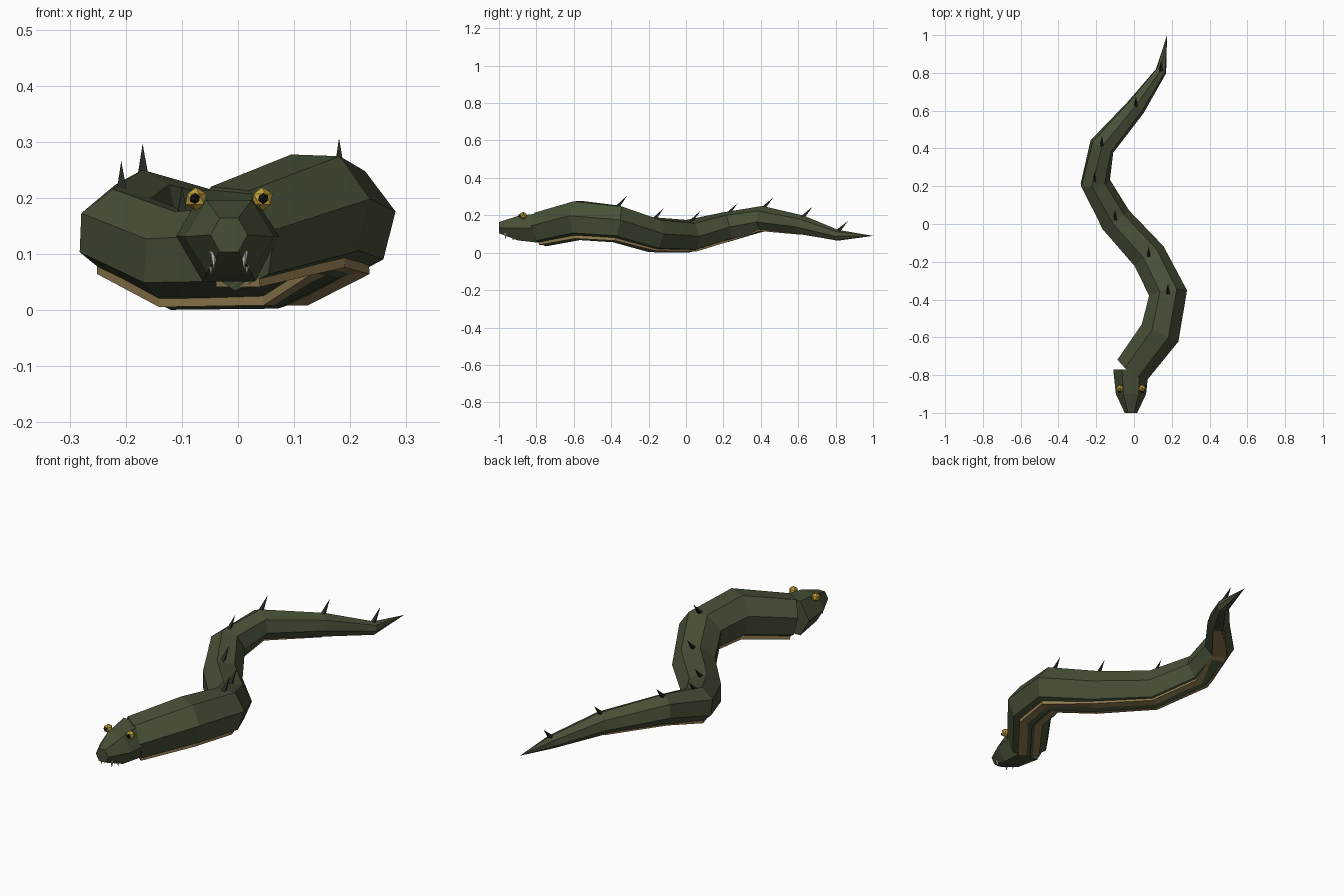
import bpy, bmesh
from math import sin, cos, tau, radians
from mathutils import Vector

if "Cube" in bpy.data.objects:
    bpy.data.objects.remove(bpy.data.objects["Cube"])


def material(name, rgb):
    m = bpy.data.materials.new(name)
    m.use_nodes = True
    m.diffuse_color = (*rgb, 1)
    bsdf = next(n for n in m.node_tree.nodes if n.type == 'BSDF_PRINCIPLED')
    bsdf.inputs["Base Color"].default_value = (*rgb, 1)
    bsdf.inputs["Roughness"].default_value = 0.8
    return m


GREEN = material("scale_green", (0.062, 0.080, 0.038))
TAN = material("belly_tan", (0.30, 0.21, 0.085))
DARK = material("spine_dark", (0.020, 0.025, 0.018))
YELLOW = material("eye_yellow", (0.55, 0.36, 0.04))
BLACK = material("pupil_black", (0.008, 0.008, 0.008))
IVORY = material("fang_ivory", (0.62, 0.60, 0.52))


def finish(name, bm, mat):
    bmesh.ops.recalc_face_normals(bm, faces=bm.faces)
    mesh = bpy.data.meshes.new(name)
    bm.to_mesh(mesh)
    bm.free()
    mesh.materials.append(mat)
    obj = bpy.data.objects.new(name, mesh)
    bpy.context.collection.objects.link(obj)
    return obj


def loft(name, rings, mat, tip=None):
    """Skin a list of equal rings, closing the ends with a cap or a point."""
    bm = bmesh.new()
    loops = [[bm.verts.new(p) for p in ring] for ring in rings]
    n = len(loops[0])
    for a, b in zip(loops, loops[1:]):
        for i in range(n):
            j = (i + 1) % n
            bm.faces.new((a[i], a[j], b[j], b[i]))
    bm.faces.new(loops[0])
    if tip is None:
        bm.faces.new(loops[-1])
    else:
        point = bm.verts.new(tip)
        for i in range(n):
            bm.faces.new((loops[-1][i], loops[-1][(i + 1) % n], point))
    return finish(name, bm, mat)


def spike(name, base, tip, radius, sides, mat):
    axis = (tip - base).normalized()
    u = axis.orthogonal().normalized()
    v = axis.cross(u)
    ring = [base + radius * (u * cos(tau * i / sides) + v * sin(tau * i / sides))
            for i in range(sides)]
    return loft(name, [ring], mat, tip)


def ball(name, center, radius, mat):
    bm = bmesh.new()
    bmesh.ops.create_icosphere(bm, subdivisions=1, radius=radius)
    bmesh.ops.translate(bm, verts=bm.verts, vec=center)
    return finish(name, bm, mat)


# Spine path: x, y, z, radius, roll in degrees
SPINE = [(-0.01, -0.77, 0.130, 0.098, 8), (0.138, -0.575, 0.177, 0.110, 11),
         (0.18, -0.37, 0.158, 0.104, 10), (0.078, -0.175, 0.097, 0.097, 2),
         (-0.10, 0.02, 0.088, 0.090, 0), (-0.208, 0.22, 0.138, 0.082, 0),
         (-0.17, 0.41, 0.180, 0.070, -13), (0.01, 0.62, 0.146, 0.053, -8),
         (0.143, 0.81, 0.092, 0.030, -8)]
TIP = Vector((0.175, 1.0, 0.09))
centers = [Vector(s[:3]) for s in SPINE]
path = centers + [TIP]

body_rings, belly_rings = [], []
for k, (c, (_, _, _, r, roll)) in enumerate(zip(centers, SPINE)):
    tangent = (path[k + 1] - path[max(k - 1, 0)]).normalized()
    side = tangent.cross(Vector((0, 0, 1))).normalized()
    up = side.cross(tangent)
    angles = [tau * i / 7 + radians(roll) for i in range(7)]
    body_rings.append([c + r * (side * cos(a) + up * sin(a)) for a in angles])
    belly_rings.append([c + r * (side * sx + up * sz) for sx, sz in
                        ((-0.5, -0.92), (0.5, -0.92), (0.5, -0.7), (-0.5, -0.7))])

# Body and belly strip
loft("body", body_rings, GREEN, TIP)
loft("belly_strip", belly_rings[:8], TAN)

# Back spines leaning toward the tail
for k in range(2, len(SPINE)):
    r = SPINE[k][3]
    base = centers[k] + Vector((0, 0.005, 0.85 * r))
    tip = centers[k] + Vector((0, 0.057, 0.95 * r + 0.05))
    spike(f"back_spine_{k - 1}", base, tip, 0.012, 4, DARK)

# Head: three six-sided rings, back to nose (y, z, half width, half height)
HEAD_X = -0.016
head_rings = [[Vector((HEAD_X + w * cos(tau * i / 6), y, z + h * sin(tau * i / 6) / sin(tau / 6)))
               for i in range(6)]
              for y, z, w, h in ((-0.77, 0.132, 0.094, 0.081),
                                 (-0.90, 0.131, 0.080, 0.065),
                                 (-1.0, 0.134, 0.033, 0.030))]
loft("head", head_rings, GREEN)

# Eyes and fangs, mirrored about the head's centre
for label, s in (("left", 1), ("right", -1)):
    eye = Vector((HEAD_X + s * 0.059, -0.87, 0.198))
    ball(f"{label}_eye", eye, 0.021, YELLOW)
    ball(f"{label}_pupil", eye + Vector((s * 0.002, -0.016, 0.001)), 0.010, BLACK)
    for part, y, x, top, low in (("front", -0.965, 0.027, 0.105, 0.070),
                                 ("rear", -0.925, 0.032, 0.095, 0.062)):
        spike(f"{label}_{part}_fang", Vector((HEAD_X + s * x, y, top)),
              Vector((HEAD_X + s * x, y, low)), 0.008, 6, IVORY)
